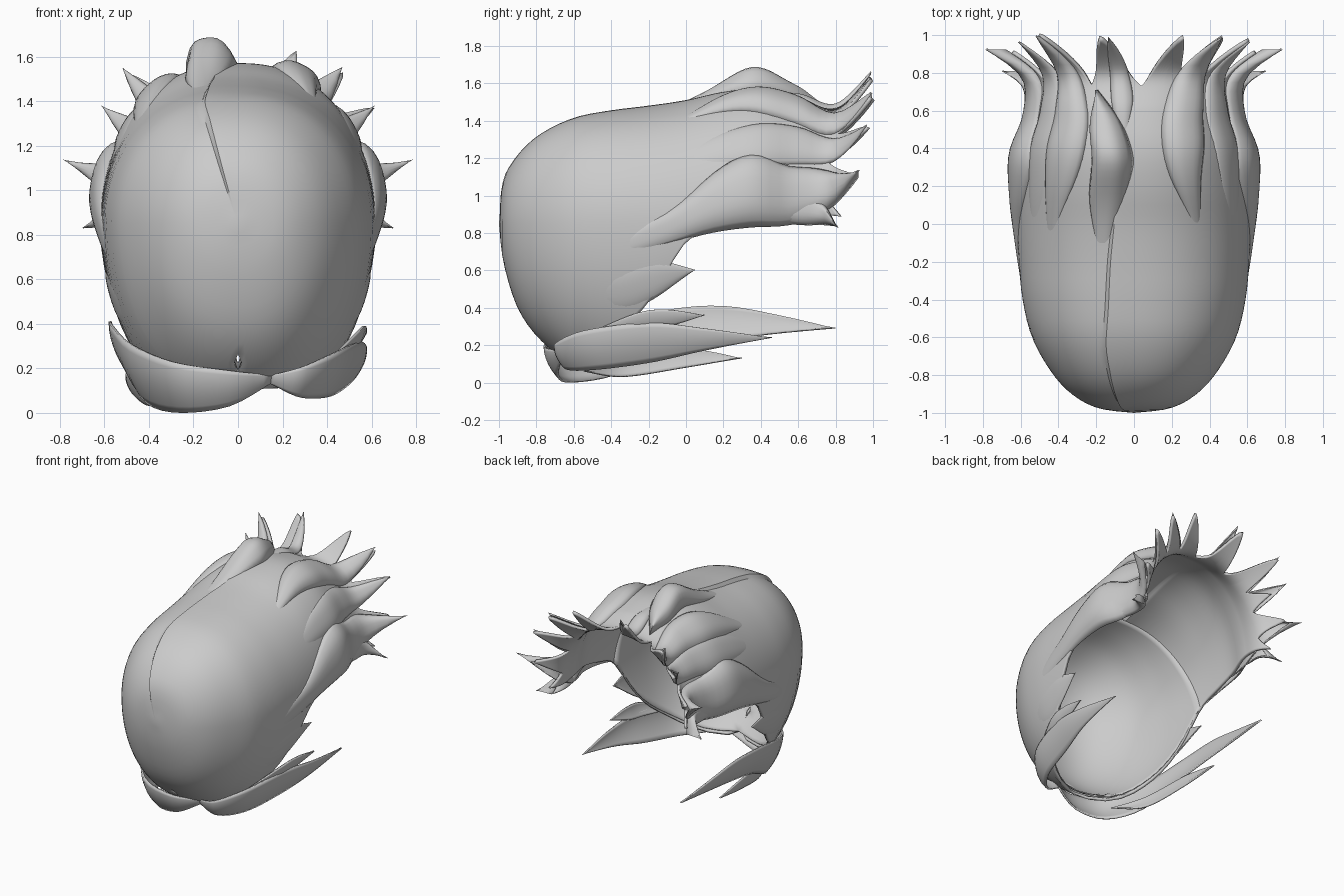
import bpy, bmesh, math
from mathutils import Vector

cube = bpy.data.objects.get("Cube")
if cube:
    bpy.data.objects.remove(cube, do_unlink=True)

MID = 0.85          # height of the axis the hair wraps around
BACK = 0.73         # where the back edge splits into spikes
PARTING = -0.0714   # column of the off-centre parting, from -1 to 1

# Sections along the hair: y, half width, top, bottom, height of open edge
SECTIONS = [
    (-1.0, 0, .85, .85, .85), (-.975, .19, 1.04, .64, .64), (-.9, .33, 1.19, .4, .4),
    (-.78, .44, 1.31, .23, .23), (-.6, .54, 1.4, .09, .105), (-.4, .59, 1.44, 0, .24),
    (-.2, .61, 1.465, 0, .43), (0, .62, 1.5, .1, .75), (.2, .62, 1.55, .2, .84),
    (.4, .605, 1.57, .3, .88), (.6, .55, 1.53, .4, .89), (.8, .57, 1.47, .4, .88),
    (1.0, .83, 1.67, .4, .85)]

# Back spikes: position across the hair (-1 to 1) and y of the tip
SPIKES = [(-1, .82), (-.78, .9), (-.57, .88), (-.38, 1.0), (-.11, .98),
          (.17, .98), (.36, .98), (.54, .96), (.78, .9), (1, .82)]


def spline(points, u):
    """Smooth interpolation through points at parameter u."""
    last = len(points) - 1
    u = max(0, min(last, u))
    i = min(int(u), last - 1)
    t = u - i
    a, b, c, d = (points[max(0, min(last, i + k))] for k in (-1, 0, 1, 2))
    return [q + .5 * t * (r - p + t * (2*p - 5*q + 4*r - s + t * (3*(q - r) + s - p)))
            for p, q, r, s in zip(a, b, c, d)]


def surface(u, angle, lift=0):
    """Point on the hair at section u; angle is measured from the top."""
    y, w, top, bottom, _ = spline(SECTIONS, u)
    s, c = math.sin(angle), math.cos(angle)
    x = max(w, 0) * math.copysign(abs(s) ** .85, s)
    z = MID + c * (top - MID if c > 0 else MID - bottom)
    return Vector((x + lift * s, y - lift * max(0, 1 - u / 4), z + lift * c))


def open_angle(u):
    _, _, _, bottom, edge = spline(SECTIONS, u)
    if u <= 3:
        return math.pi
    return math.acos(max(-1, min(1, (edge - MID) / max(MID - bottom, .01))))


def parting(u, f):
    """Raised lip along the parting, fading out to its left."""
    d = f - PARTING + .001
    fade = max(0, min(1, u - .4)) * max(0, min(1, (9 - u) / 3))
    return .022 * fade * math.exp(-d / .2) if d > 0 else 0


def make_sheet(name, rows, thickness):
    """Mesh from a grid of points, given a little thickness."""
    bm = bmesh.new()
    grid = [[bm.verts.new(p) for p in row] for row in rows]
    for r0, r1 in zip(grid, grid[1:]):
        for j in range(len(r0) - 1):
            bm.faces.new((r0[j], r0[j + 1], r1[j + 1], r1[j]))
    bmesh.ops.remove_doubles(bm, verts=bm.verts, dist=.0005)
    bmesh.ops.dissolve_degenerate(bm, edges=bm.edges, dist=.0002)
    bmesh.ops.recalc_face_normals(bm, faces=bm.faces)
    # Turn the sheet so that its faces look away from the hair axis
    if sum(f.normal.dot(f.calc_center_median() - Vector((0, 0, MID))) * f.calc_area()
           for f in bm.faces) < 0:
        bmesh.ops.reverse_faces(bm, faces=bm.faces)
    mesh = bpy.data.meshes.new(name)
    bm.to_mesh(mesh)
    bm.free()
    obj = bpy.data.objects.new(name, mesh)
    bpy.context.collection.objects.link(obj)
    solid = obj.modifiers.new("Thickness", "SOLIDIFY")
    solid.thickness = thickness
    solid.offset = -1
    bpy.ops.object.select_all(action="DESELECT")
    obj.select_set(True)
    bpy.context.view_layer.objects.active = obj
    bpy.ops.object.shade_smooth_by_angle(angle=math.radians(40))


def shell_rows():
    """Wrapped hair: even rows, then a tail that splits into spikes."""
    columns, body, tail, split = 140, 36, 14, 7 + 5 * .6
    rows = []
    for i in range(body + tail + 1):
        row = []
        for j in range(columns + 1):
            f = 2 * j / columns - 1
            end = 7 + 5 * max(BACK + (ty - BACK) * max(0, 1 - abs(f - tf) / .14) ** 1.2
                              for tf, ty in SPIKES)
            u = split * i / body if i <= body else split + (end - split) * (i - body) / tail
            row.append(surface(u, f * open_angle(u), parting(u, f)))
        rows.append(row)
    return rows


def lining_rows():
    """Smooth bowl inside the front, meeting the shell at its back rim."""
    rows = []
    for i in range(31):
        row = []
        for j in range(61):
            f = j / 30 - 1
            u = (5.6 + 1.5 * abs(f)) * i / 30
            lift = -.014 - .04 * (1 - i / 30)
            row.append(surface(u, f * open_angle(u), lift * min(1, u)))
        rows.append(row)
    return rows


def strand(name, points, side=1):
    """Raised lock growing out of the hair: y, angle, lift, half width in degrees."""
    rows = []
    for i in range(25):
        y, angle, lift, width = spline(points, (len(points) - 1) * i / 24)
        row = []
        for j in range(11):
            t = j / 5 - 1
            a = side * math.radians(angle + t * max(width, 0))
            row.append(surface(7 + 5 * y, a, lift * (1 - abs(t) ** 3) - .005))
        rows.append(row)
    make_sheet(name, rows, .008)


def band(name, points):
    """Swept lock around the hairline: x, y, top, bottom."""
    rows = []
    for i in range(29):
        x, y, top, bottom = spline(points, (len(points) - 1) * i / 28)
        height = max(top - bottom, 0)
        row = []
        for j in range(9):
            t = j / 8
            k = 1 - .6 * height * t * t
            row.append(Vector((x * k, y * k, top - height * t)))
        rows.append(row)
    make_sheet(name, rows, .012)


# Main swept-back hair and the lining inside its front
make_sheet("hair_shell", shell_rows(), .02)
make_sheet("hair_lining", lining_rows(), .008)

# Locks on the crown
strand("crown_tuft", [(-.15, -13, -.004, 2), (.12, -11, .05, 8), (.35, -9, .13, 9),
                      (.55, -13, .09, 8), (.71, -17, .06, 0)])
strand("crown_lock_left", [(-.05, 30, -.004, 1), (.25, 23, .05, 9), (.5, 24, .06, 13),
                           (.75, 29, .05, 11), (.98, 31, .02, 0)])
strand("crown_lock_right", [(-.1, -44, -.004, 1), (.25, -36, .04, 11), (.5, -34, .05, 13),
                            (.75, -35, .05, 9), (.99, -34, .04, 0)])
strand("back_lock", [(.45, -4, -.004, 1), (.65, -5, .03, 5), (.82, -6, .03, 4), (.98, -7, .02, 0)])

# Locks on both sides
for word, side in (("left", 1), ("right", -1)):
    strand("upper_side_lock_" + word, [(-.1, 58, -.004, 1), (.2, 54, .015, 9), (.5, 52, .03, 12),
                                       (.75, 50, .03, 9), (.95, 48, .02, 0)], side)
    strand("side_lock_" + word, [(-.45, 101, -.004, 1), (-.1, 91, .02, 7), (.15, 80, .05, 14),
                                 (.35, 75, .07, 17), (.55, 77, .05, 14),
                                 (.75, 73, .06, 11), (.91, 70, .12, 0)], side)
    strand("low_side_lock_" + word, [(.2, 86, -.004, 1), (.45, 83, .03, 6), (.62, 83, .04, 8),
                                     (.73, 85, .06, 6), (.81, 92, .13, 0)], side)
    strand("edge_tooth_" + word, [(-.58, 118, -.004, 1), (-.35, 115, .008, 8),
                                  (-.15, 111, .01, 7), (.05, 110, .006, 0)], side)

# Swept bands along the lower hairline
band("left_band", [(.15, -.68, .17, .13), (.3, -.7, .21, .07), (.46, -.54, .28, .07),
                   (.55, -.2, .32, .11), (.58, .1, .29, .17), (.56, .46, .24, .24)])
band("left_band_upper", [(.44, -.53, .26, .26), (.55, -.27, .37, .28),
                         (.575, -.1, .39, .3), (.58, .1, .36, .36)])
band("right_band", [(.15, -.68, .17, .13), (-.04, -.76, .19, .03), (-.3, -.71, .23, 0),
                    (-.49, -.45, .31, .04), (-.57, -.1, .39, .17), (-.58, .2, .41, .22),
                    (-.56, .5, .36, .26), (-.52, .8, .29, .29)])
band("right_band_lower", [(-.25, -.55, .06, .06), (-.42, -.36, .13, .03),
                          (-.5, 0, .18, .08), (-.5, .3, .13, .13)])
